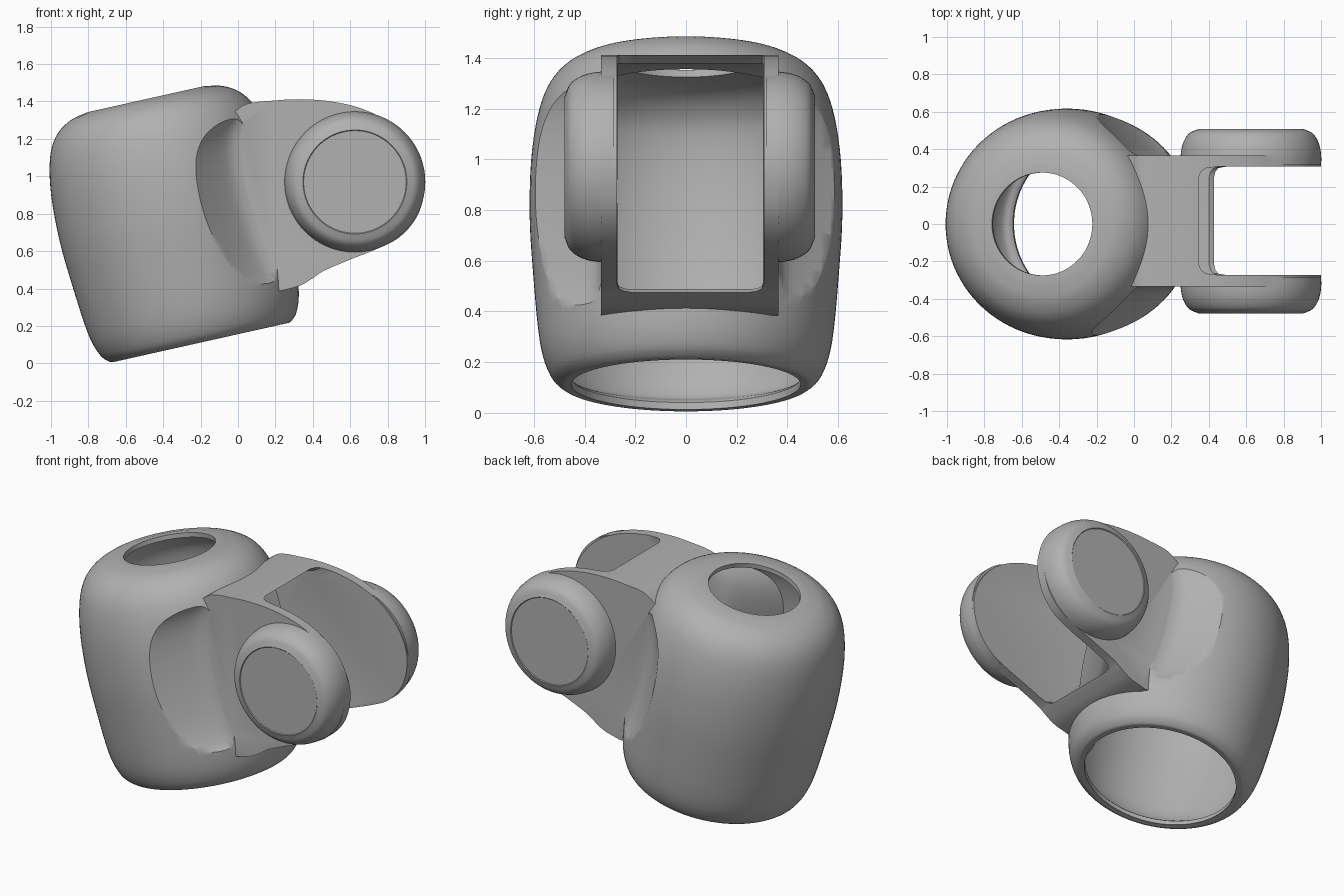
import bpy, bmesh, math
from mathutils import Matrix, Vector

if "Cube" in bpy.data.objects:
    bpy.data.objects.remove(bpy.data.objects["Cube"])

grey = bpy.data.materials.new("matte grey")
grey.diffuse_color = (0.44, 0.44, 0.44, 1)
grey.use_nodes = True
grey.node_tree.nodes["Principled BSDF"].inputs["Base Color"].default_value = grey.diffuse_color

TILT = Matrix.Translation((-0.2, 0, 0.11)) @ Matrix.Rotation(math.radians(-12.6), 4, 'Y')
BOSS_CENTRE = Vector((0.625, 0.015, 0.97))
SLOT_CENTRE = Vector((0.63, 0.017, 0.965))
ALONG_Y = Matrix.Rotation(math.radians(90), 4, 'X')  # local (x, y, z) -> (x, -z, y)


def loft(name, rings, mat):
    """Closed solid skinned over rings of 3D points."""
    bm = bmesh.new()
    rows = [[bm.verts.new(p) for p in ring] for ring in rings]
    n = len(rows[0])
    for a, b in zip(rows, rows[1:]):
        for i in range(n):
            j = (i + 1) % n
            bm.faces.new((a[i], a[j], b[j], b[i]))
    bm.faces.new(rows[0])
    bm.faces.new(rows[-1])
    bm.transform(mat)
    bmesh.ops.recalc_face_normals(bm, faces=bm.faces)
    me = bpy.data.meshes.new(name)
    bm.to_mesh(me)
    bm.free()
    me.materials.append(grey)
    ob = bpy.data.objects.new(name, me)
    bpy.context.collection.objects.link(ob)
    return ob


def lathe(name, prof, mat, n=96):
    """Solid of revolution from (radius, height) points."""
    angles = [2 * math.pi * i / n for i in range(n)]
    return loft(name, [[(r * math.cos(a), r * math.sin(a), h) for a in angles] for r, h in prof], mat)


def slab(name, outline, lo, hi):
    """Outline in x and z, extruded across y."""
    return loft(name, [[(x, z, -y) for x, z in outline] for y in (lo, hi)], ALONG_Y)


def smooth_curve(pts, steps=5):
    """Catmull-Rom resampling of an open outline."""
    p = [Vector(q) for q in pts]
    p = [2 * p[0] - p[1]] + p + [2 * p[-1] - p[-2]]
    out = []
    for i in range(1, len(p) - 2):
        a, b, c, d = p[i - 1:i + 3]
        for k in range(steps):
            t = k / steps
            out.append(0.5 * (2 * b + (c - a) * t + (2 * a - 5 * b + 4 * c - d) * t * t
                              + (3 * b - a - 3 * c + d) * t ** 3))
    return [tuple(v) for v in out + [p[-2]]]


def combine(target, other, op):
    """Apply a boolean and discard the helper."""
    m = target.modifiers.new("cut", 'BOOLEAN')
    m.operation, m.object, m.solver = op, other, 'EXACT'
    dg = bpy.context.evaluated_depsgraph_get()
    me = bpy.data.meshes.new_from_object(target.evaluated_get(dg))
    target.modifiers.clear()
    target.data = me
    bpy.data.objects.remove(other)


def carve_recesses(target, inset):
    """Concave recesses beside the arm, fading out toward both ends."""
    levels = smooth_curve([(0.17, 0.17), (0.24, 0.08), (0.4, 0.02), (0.65, -0.01), (0.9, -0.01),
                           (1.05, 0.02), (1.14, 0.08), (1.2, 0.16)], 3)
    for s in (1, -1):
        pts = smooth_curve([(0.14, 0.66), (0.22, 0.555), (0.31, 0.445), (0.38, 0.375), (0.45, 0.346)], 3)
        pts += [(0.9, 0.346), (0.9, 0.9), (0.14, 0.9)]
        rings = [[(x + dx - inset, s * (y - inset) + 0.015, h) for x, y in pts] for h, dx in levels]
        combine(target, loft("recess", rings, TILT), 'DIFFERENCE')


# Tilted barrel
outer = smooth_curve([(0.462, 0.002), (0.495, 0.006), (0.54, 0.055), (0.577, 0.18), (0.603, 0.45),
                      (0.617, 0.7), (0.607, 0.95), (0.57, 1.14), (0.51, 1.25), (0.42, 1.312), (0.32, 1.335)])
body = lathe("clevis_body", [(0.2, 0.002)] + outer + [(0.2, 1.335)], TILT)
carve_recesses(body, 0)

# Arm with rounded tip
edge = smooth_curve([(-0.02, 1.345), (0.03, 1.38), (0.09, 1.396), (0.18, 1.404), (0.32, 1.412), (0.5, 1.4),
                     (0.68, 1.355), (0.84, 1.265), (0.955, 1.125), (1.0, 0.97), (0.965, 0.8),
                     (0.87, 0.68), (0.75, 0.615), (0.6, 0.555), (0.46, 0.495), (0.4, 0.455),
                     (0.33, 0.415), (0.22, 0.385)])
combine(body, slab("arm", edge + [(0.05, 0.4), (-0.15, 1.25)], -0.335, 0.365), 'UNION')

# Round bosses on both sides, with a shallow inset cap
boss = smooth_curve([(0.376, 0.3), (0.375, 0.36), (0.362, 0.42), (0.33, 0.47), (0.278, 0.494)], 5)
for s in (1, -1):
    mat = Matrix.Translation(BOSS_CENTRE) @ Matrix.Rotation(math.radians(-90 * s), 4, 'X')
    combine(body, lathe("boss", boss + [(0.274, 0.49)], mat), 'UNION')

# Hollow interior that follows the outer wall, open at both ends
inner = smooth_curve([(0.462, 0.04), (0.505, 0.07), (0.545, 0.18), (0.571, 0.45), (0.585, 0.7),
                      (0.575, 0.95), (0.54, 1.13), (0.48, 1.225), (0.4, 1.28), (0.3, 1.303)])
hollow = lathe("hollow", [(0.452, -0.05), (0.452, 0.03)] + inner + [(0.275, 1.306), (0.275, 1.4)], TILT)
carve_recesses(hollow, 0.05)
combine(body, hollow, 'DIFFERENCE')

# Slot between the plates, opening into the hollow
slot = [(0.475, -0.29), (0.508, -0.282), (0.523, -0.262), (0.53, -0.23)]
slot += [(r, -h) for r, h in reversed(slot)]
combine(body, lathe("slot", slot, Matrix.Translation(SLOT_CENTRE) @ ALONG_Y), 'DIFFERENCE')
channel = [(-0.3, 1.2), (-0.05, 1.31), (0.06, 1.355), (0.2, 1.378), (0.5, 1.378),
           (0.5, 0.55), (0.41, 0.49), (0.3, 0.465), (0.1, 0.45), (-0.3, 0.45)]
combine(body, slab("channel", channel, -0.27, 0.304), 'DIFFERENCE')

# Smooth shading with crisp edges
bpy.context.view_layer.objects.active = body
body.select_set(True)
bpy.ops.object.shade_smooth_by_angle(angle=math.radians(35))
